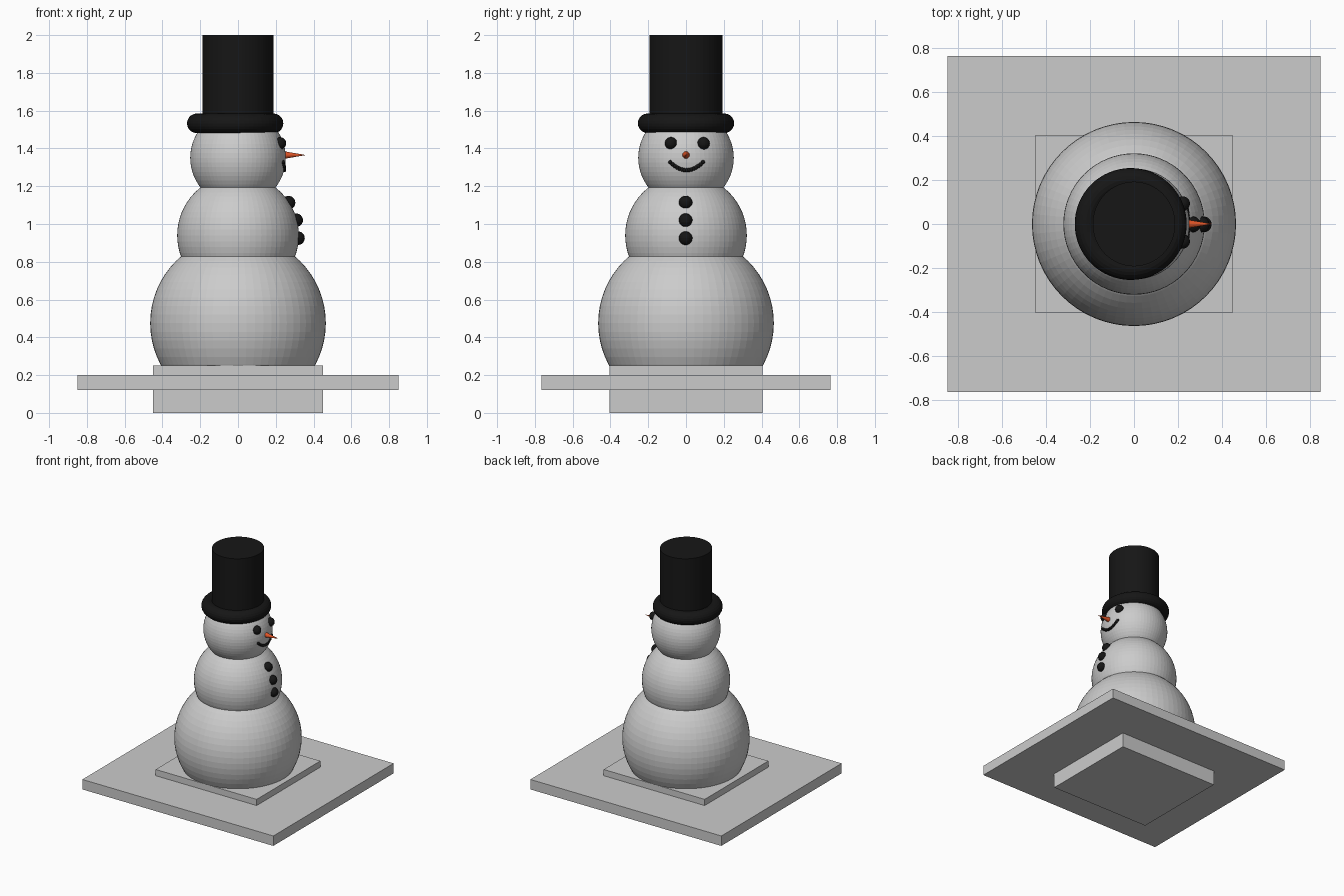
import bpy
import math

if "Cube" in bpy.data.objects:
    bpy.data.objects.remove(bpy.data.objects["Cube"])


def material(name, color):
    mat = bpy.data.materials.new(name)
    mat.diffuse_color = color
    mat.use_nodes = True
    mat.node_tree.nodes["Principled BSDF"].inputs["Base Color"].default_value = mat.diffuse_color
    return mat


BLACK = material("coal_black", (0.008, 0.008, 0.008, 1))
RED = material("carrot_red", (0.75, 0.09, 0.02, 1))


def finish(name, mat=None, scale=None):
    ob = bpy.context.object
    ob.name = name
    if mat:
        ob.data.materials.append(mat)
    if scale:
        ob.scale = scale
    return ob


def box(name, sx, sy, z0, z1):
    bpy.ops.mesh.primitive_cube_add(size=1, location=(0, 0, (z0 + z1) / 2))
    finish(name, scale=(sx, sy, z1 - z0))


def ball(name, r, loc, mat=None, seg=64, rings=32):
    bpy.ops.mesh.primitive_uv_sphere_add(segments=seg, ring_count=rings, radius=r, location=loc)
    finish(name, mat)


def on_surface(r, zc, y, z):
    # x of the front of a snowball at the given y and z
    return math.sqrt(r * r - y * y - (z - zc) ** 2)


# Pedestal block and wide plate
box("pedestal_block", 0.90, 0.81, 0.0, 0.25)
box("wide_plate", 1.70, 1.53, 0.12, 0.20)

# Stacked snowballs
BODY, CHEST, HEAD = (0.465, 0.475), (0.322, 0.94), (0.253, 1.35)
for name, (r, z) in zip(("lower_ball", "middle_ball", "head_ball"), (BODY, CHEST, HEAD)):
    ball(name, r, (0, 0, z))

# Top hat: rounded brim and tall crown
bpy.ops.mesh.primitive_torus_add(major_radius=0.203, minor_radius=0.052, major_segments=64,
                                 minor_segments=20, location=(-0.015, 0, 1.533))
finish("hat_brim", BLACK)
bpy.ops.mesh.primitive_cylinder_add(vertices=64, radius=1, depth=0.5, location=(0, 0, 1.75))
finish("hat_crown", BLACK, (0.188, 0.193, 1))

# Eyes
for side, y in (("left", -0.079), ("right", 0.093)):
    ball(side + "_eye", 0.033, (0.222, y, 1.427), BLACK, 24, 12)

# Carrot nose pointing along +x
bpy.ops.mesh.primitive_cone_add(vertices=24, radius1=0.025, radius2=0, depth=0.145,
                                location=(0.2875, 0, 1.365), rotation=(0, math.pi / 2, 0))
finish("carrot_nose", RED)

# Smile made of small coals
COUNT = 15
for i in range(COUNT):
    t = 2 * i / (COUNT - 1) - 1
    y, z = 0.003 + 0.086 * t, 1.285 + 0.042 * t * t
    ball(f"mouth_coal_{i + 1}", 0.011, (on_surface(*HEAD, y, z), y, z), BLACK, 16, 8)

# Buttons
for i, z in enumerate((1.113, 1.02, 0.925)):
    ball(f"button_{i + 1}", 0.036, (on_surface(*CHEST, 0, z) - 0.004, -0.002, z), BLACK, 24, 12)
